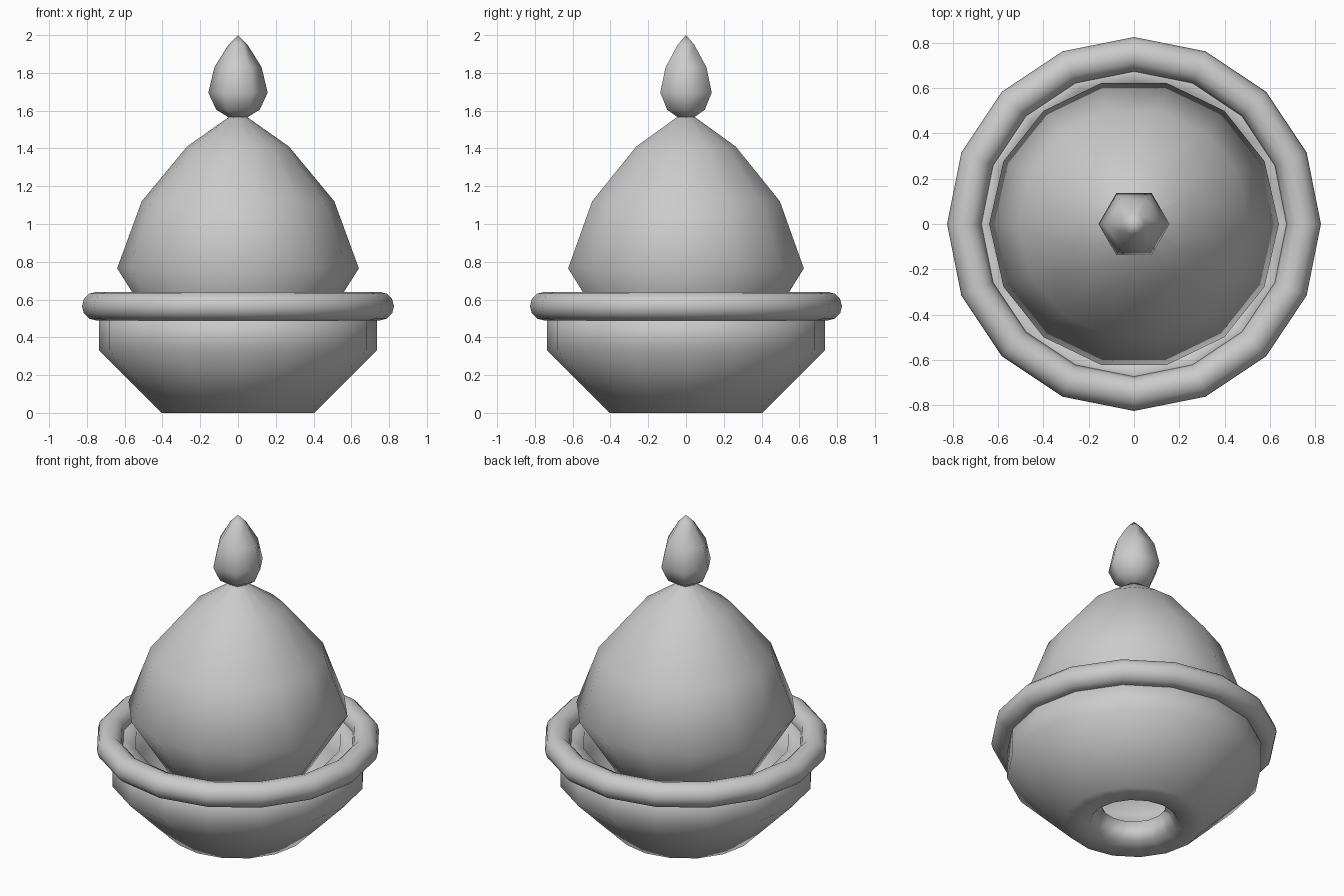
import bpy, bmesh, math

if "Cube" in bpy.data.objects:
    bpy.data.objects.remove(bpy.data.objects["Cube"])

grey = bpy.data.materials.new("plain grey")
grey.diffuse_color = (0.6, 0.6, 0.6, 1)
grey.use_nodes = True
grey.node_tree.nodes["Principled BSDF"].inputs["Base Color"].default_value = grey.diffuse_color


def lathe(name, profile, sides, closed=False):
    """Revolve (radius, z) points around z; radius 0 gives a pole."""
    bm = bmesh.new()
    rings = []
    for r, z in profile:
        if r == 0:
            rings.append([bm.verts.new((0, 0, z))] * sides)
        else:
            rings.append([bm.verts.new((r * math.cos(2 * math.pi * i / sides),
                                        r * math.sin(2 * math.pi * i / sides), z))
                          for i in range(sides)])
    pairs = list(zip(rings, rings[1:]))
    if closed:
        pairs.append((rings[-1], rings[0]))
    for a, b in pairs:
        for i in range(sides):
            j = (i + 1) % sides
            corners = list(dict.fromkeys((a[i], a[j], b[j], b[i])))
            bm.faces.new(corners)
    bmesh.ops.recalc_face_normals(bm, faces=bm.faces)
    for f in bm.faces:
        f.smooth = True
    mesh = bpy.data.meshes.new(name)
    bm.to_mesh(mesh)
    bm.free()
    mesh.materials.append(grey)
    ob = bpy.data.objects.new(name, mesh)
    bpy.context.collection.objects.link(ob)
    return ob


# Thick-walled bowl with a tapered hole through its floor
lathe("bowl", [(0.256, 0), (0.405, 0), (0.735, 0.33), (0.735, 0.56),
               (0.60, 0.56), (0.60, 0.39), (0.345, 0.11), (0.185, 0.11)], 16, closed=True)

# Rolled rim around the bowl
rim = [(0.75 + 0.076 * math.cos(a), 0.565 + 0.076 * math.sin(a))
       for a in (2 * math.pi * k / 12 for k in range(12))]
lathe("rim", rim, 16, closed=True)

# Domed body sitting in the bowl
lathe("dome", [(0, 0.28), (0.24, 0.31), (0.42, 0.42), (0.64, 0.765), (0.51, 1.12),
               (0.27, 1.41), (0.05, 1.565), (0, 1.575)], 14)

# Six-sided bud finial
lathe("finial", [(0, 1.56), (0.05, 1.565), (0.115, 1.605), (0.157, 1.695),
                 (0.125, 1.83), (0.05, 1.95), (0, 2.0)], 6)
